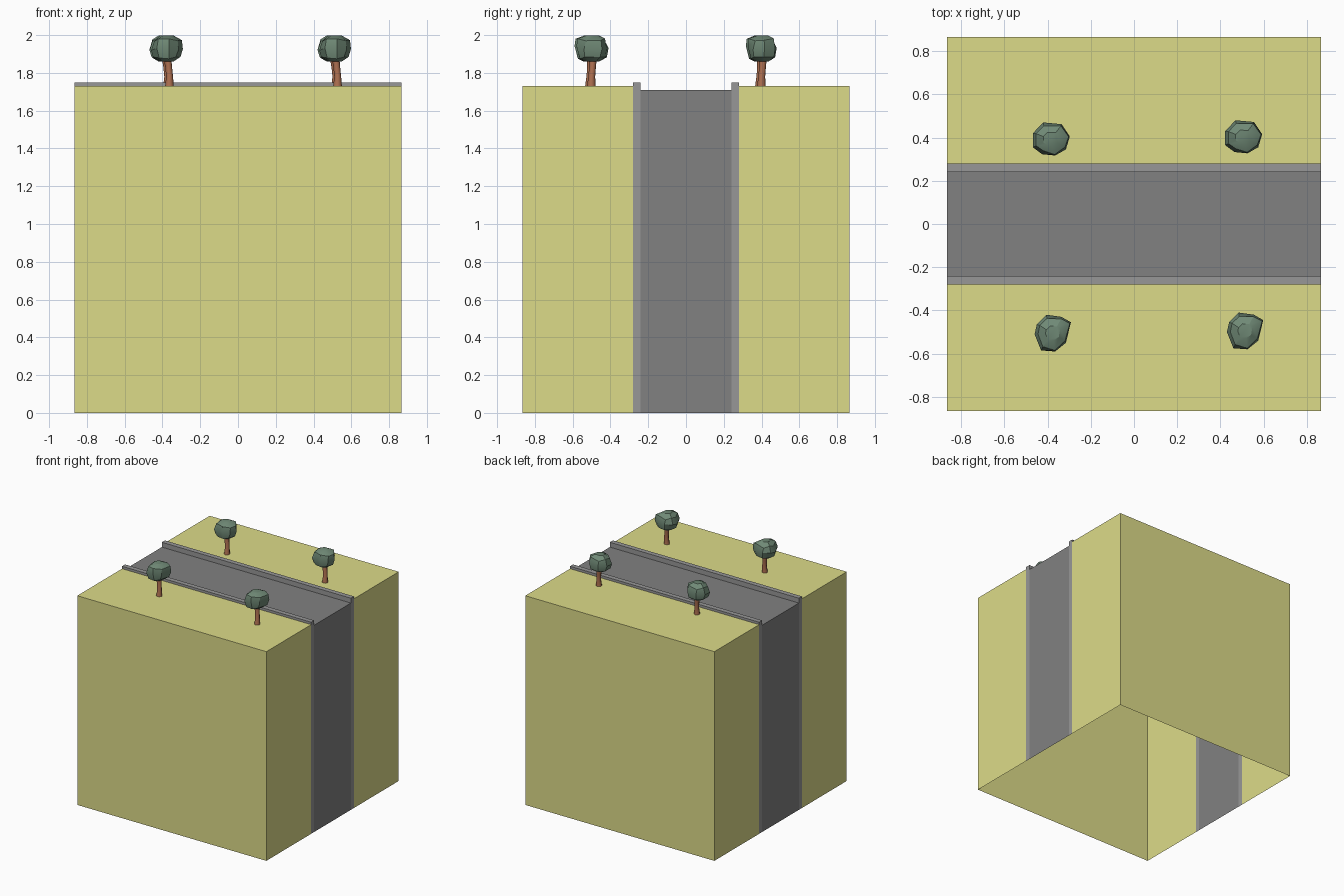
import bpy, bmesh, random
from math import radians

if "Cube" in bpy.data.objects:
    bpy.data.objects.remove(bpy.data.objects["Cube"])

random.seed(4)
HALF, TOP = 0.865, 1.73
ROAD, KERB = 0.24, 0.28


def material(name, rgb):
    m = bpy.data.materials.new(name)
    m.diffuse_color = (*rgb, 1)
    m.use_nodes = True
    m.node_tree.nodes["Principled BSDF"].inputs["Base Color"].default_value = m.diffuse_color
    return m


SAND = material("sand", (0.72, 0.71, 0.25))
ASPHALT = material("asphalt", (0.22, 0.22, 0.22))
STONE = material("kerb_stone", (0.31, 0.31, 0.31))
LEAF = material("leaf", (0.16, 0.25, 0.18))
BARK = material("bark", (0.42, 0.16, 0.08))


def finish(name, bm, mat):
    me = bpy.data.meshes.new(name)
    bm.to_mesh(me)
    bm.free()
    me.materials.append(mat)
    ob = bpy.data.objects.new(name, me)
    bpy.context.collection.objects.link(ob)
    return ob


def strip(name, profile, mat):
    """Sweep an open y/z profile along x; end walls drop to the ground, underside stays open."""
    bm = bmesh.new()
    ends = [[bm.verts.new((x, y, z)) for y, z in profile] for x in (-HALF, HALF)]
    for i in range(len(profile) - 1):
        bm.faces.new((ends[0][i], ends[1][i], ends[1][i + 1], ends[0][i + 1]))
    for end, x in zip(ends, (-HALF, HALF)):
        y0, y1 = profile[0][0], profile[-1][0]
        wall = list(end)
        if profile[-1][1] > 0:
            wall.append(bm.verts.new((x, y1, 0)))
        if profile[0][1] > 0:
            wall.append(bm.verts.new((x, y0, 0)))
        # keep end walls facing outwards
        bm.faces.new(wall if (x < 0) else wall[::-1])
    return finish(name, bm, mat)


def loft(name, rings, mat, angle):
    """Skin a stack of equal-sized rings and cap both ends."""
    bm = bmesh.new()
    loops = [[bm.verts.new(p) for p in ring] for ring in rings]
    n = len(loops[0])
    for a, b in zip(loops, loops[1:]):
        for i in range(n):
            j = (i + 1) % n
            bm.faces.new((a[i], a[j], b[j], b[i]))
    bm.faces.new(loops[0][::-1])
    bm.faces.new(loops[-1])
    bmesh.ops.recalc_face_normals(bm, faces=bm.faces)
    ob = finish(name, bm, mat)
    bpy.ops.object.select_all(action='DESELECT')
    ob.select_set(True)
    bpy.context.view_layer.objects.active = ob
    bpy.ops.object.shade_smooth_by_angle(angle=radians(angle))
    return ob


# Ground halves, kerbs and the sunken road
strip("ground_front", [(-HALF, 0), (-HALF, TOP), (-KERB, TOP)], SAND)
strip("ground_back", [(KERB, TOP), (HALF, TOP), (HALF, 0)], SAND)
strip("kerb_front", [(-KERB, TOP), (-KERB, 1.75), (-ROAD, 1.75), (-ROAD, 1.71)], STONE)
strip("kerb_back", [(ROAD, 1.71), (ROAD, 1.75), (KERB, 1.75), (KERB, TOP)], STONE)
strip("road", [(-ROAD, 1.71), (ROAD, 1.71)], ASPHALT)

# Crown outlines seen from above, for the front and back rows
FRONT = [(-.03, .085), (-.075, .04), (-.085, -.005), (-.055, -.08),
         (.01, -.085), (.06, -.045), (.083, .05), (.04, .075)]
BACK = [(-.035, .075), (-.083, .025), (-.083, -.04), (-.04, -.072),
        (.02, -.078), (.07, -.05), (.088, .01), (.05, .067)]
# Crown layers: height, outline scale
LAYERS = [(1.861, .45), (1.875, .84), (1.93, 1.0), (1.975, .86), (1.998, .42)]
# Trunk layers: height, radius, lean
TRUNK = [(1.73, .023, (.012, -.006)), (1.78, .018, (.013, -.004)),
         (1.83, .018, (.008, 0)), (1.89, .021, (.0, .003))]
OCT = [(1, 0), (.7, .7), (0, 1), (-.7, .7), (-1, 0), (-.7, -.7), (0, -1), (.7, -.7)]


def tree(label, cx, cy, outline, state):
    random.setstate(state)
    rings = []
    for k, (z, s) in enumerate(LAYERS):
        wob = 0 if k == 2 else 1
        rings.append([(cx + x * s * (1 + wob * random.uniform(-.1, .1)),
                       cy + y * s * (1 + wob * random.uniform(-.1, .1)),
                       z + (random.uniform(-.012, .012) if 0 < k < 4 else 0))
                      for x, y in outline])
    rings[-1] = [(x, y, min(z, 2.0)) for x, y, z in rings[-1]]
    loft("crown_" + label, rings, LEAF, 32)
    trunk = [[(cx + lx + r * x, cy + ly + r * y, z) for x, y in OCT]
             for z, r, (lx, ly) in TRUNK]
    loft("trunk_" + label, trunk, BARK, 50)


# Two matching trees on each side of the road
seed_state = random.getstate()
for label, cx, cy, outline in (("front_left", -.375, -.505, FRONT),
                               ("front_right", .515, -.495, FRONT),
                               ("back_left", -.385, .395, BACK),
                               ("back_right", .505, .405, BACK)):
    tree(label, cx, cy, outline, seed_state)
